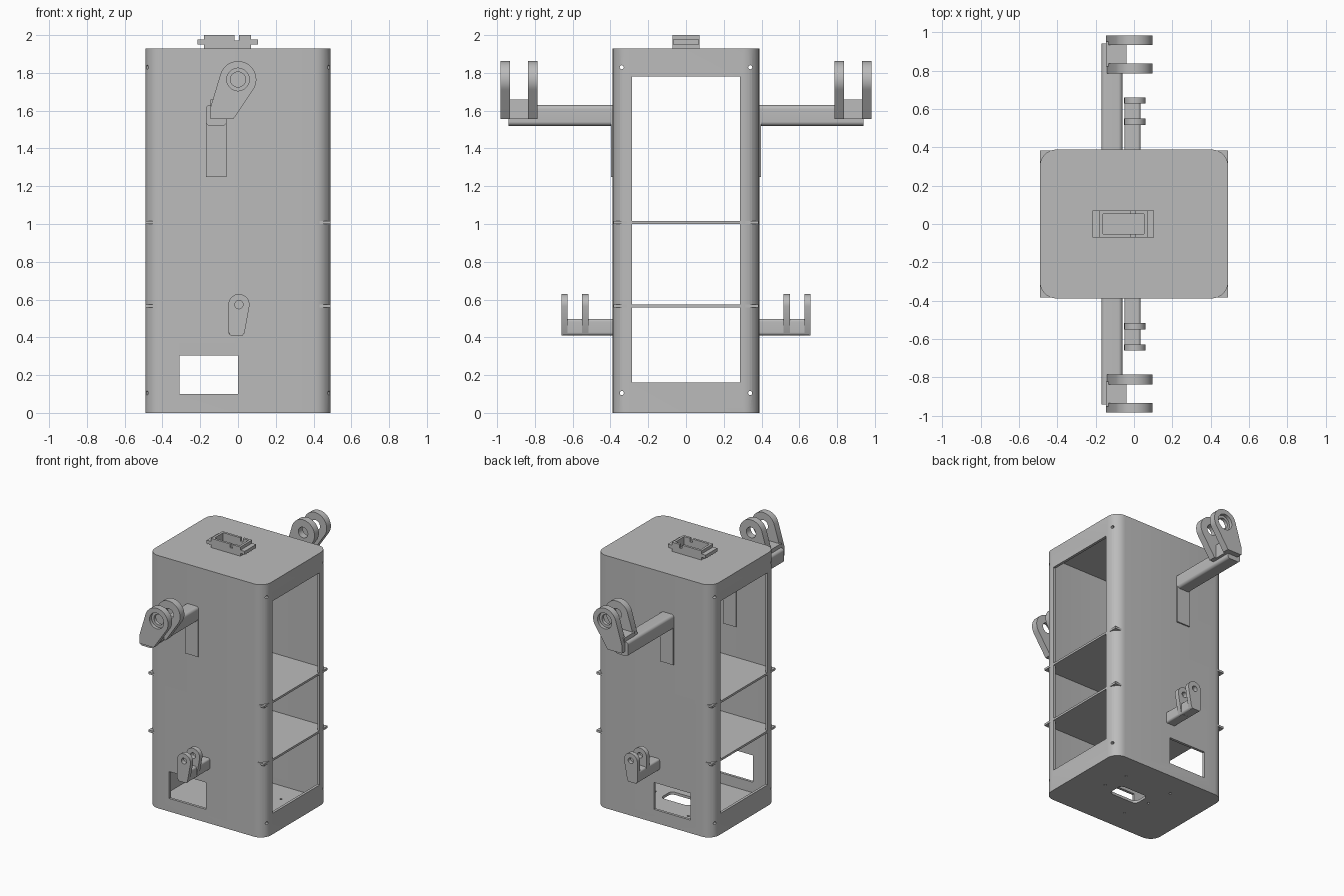
import bpy, bmesh
from math import radians, cos, sin, pi

if "Cube" in bpy.data.objects:
    bpy.data.objects.remove(bpy.data.objects["Cube"])

grey = bpy.data.materials.new("light grey")
grey.use_nodes = True
grey.diffuse_color = (0.5, 0.5, 0.5, 1)
grey.node_tree.nodes["Principled BSDF"].inputs["Base Color"].default_value = (0.5, 0.5, 0.5, 1)


def arc(cx, cy, r, a0, a1, n=8):
    angles = [radians(a0 + (a1 - a0) * i / n) for i in range(n + 1)]
    return [(cx + r * cos(a), cy + r * sin(a)) for a in angles]


def rounded(a0, a1, b0, b1, r):
    corners = ((a1 - r, b1 - r), (a0 + r, b1 - r), (a0 + r, b0 + r), (a1 - r, b0 + r))
    return [p for i, c in enumerate(corners) for p in arc(*c, r, i * 90, i * 90 + 90)]


def rect(a0, a1, b0, b1):
    return [(a0, b0), (a1, b0), (a1, b1), (a0, b1)]


def circle(cx, cy, r, n=32):
    return arc(cx, cy, r, 0, 360, n)[:-1]


def prism(name, outline, axis, lo, hi):
    """Extrude a flat outline along the x, y or z axis."""
    place = {"x": lambda a, b, d: (d, a, b),
             "y": lambda a, b, d: (a, d, b),
             "z": lambda a, b, d: (a, b, d)}[axis]
    lo, hi = min(lo, hi), max(lo, hi)
    bm = bmesh.new()
    face = bm.faces.new([bm.verts.new(place(a, b, lo)) for a, b in outline])
    new = bmesh.ops.extrude_face_region(bm, geom=[face])["geom"]
    top = [v for v in new if isinstance(v, bmesh.types.BMVert)]
    bmesh.ops.translate(bm, verts=top, vec=place(0, 0, hi - lo))
    bmesh.ops.recalc_face_normals(bm, faces=bm.faces)
    mesh = bpy.data.meshes.new(name)
    bm.to_mesh(mesh)
    bm.free()
    mesh.materials.append(grey)
    obj = bpy.data.objects.new(name, mesh)
    bpy.context.collection.objects.link(obj)
    return obj


def activate(obj):
    bpy.ops.object.select_all(action="DESELECT")
    obj.select_set(True)
    bpy.context.view_layer.objects.active = obj


def cut(obj, *cutters):
    for cutter in cutters:
        activate(obj)
        mod = obj.modifiers.new("cut", "BOOLEAN")
        mod.operation, mod.solver, mod.object = "DIFFERENCE", "EXACT", cutter
        bpy.ops.object.modifier_apply(modifier=mod.name)
        bpy.data.objects.remove(cutter)


def hole(outline, axis, lo, hi):
    return prism("cutter", outline, axis, lo, hi)


# Hollow cabinet with side openings, lower ports and screw holes
X, Y, H, T = 0.49, 0.388, 1.93, 0.02
cabinet = prism("cabinet", rounded(-X, X, -Y, Y, 0.085), "z", 0, H)
cut(cabinet,
    hole(rounded(-X + T, X - T, -Y + T, Y - T, 0.065), "z", T, H - T),
    hole(rect(-0.285, 0.285, 0.16, 1.78), "x", -1, 1),
    hole(rect(-0.31, 0, 0.1, 0.305), "y", -1, 1),
    hole(rounded(-0.07, 0.17, -0.065, 0.065, 0.035), "z", -0.1, 0.1))
for y in (-0.34, 0.34):
    for z in (0.105, 1.83):
        cut(cabinet, hole(circle(y, z, 0.011, 12), "x", -1, 1))
for x, y in ((0.23, 0.19), (0.26, 0), (-0.16, 0.2), (-0.13, 0), (-0.09, -0.21)):
    cut(cabinet, hole(circle(x, y, 0.009, 12), "z", -0.1, 0.1))

# Square shelves whose corners poke through the rounded cabinet corners
for name, z in (("upper_shelf", 1.0), ("lower_shelf", 0.558)):
    prism(name, rect(-X + 0.001, X - 0.001, -Y + 0.005, Y - 0.005), "z", z, z + 0.016)

# Fork outlines
big_fork = [(-0.025, 1.555)] + arc(0, 1.765, 0.097, -34, 163, 28) + [(-0.145, 1.62), (-0.145, 1.555)]
small_fork = ([(-0.04, 0.41), (0.025, 0.41), (0.035, 0.425)]
              + arc(0.005, 0.573, 0.056, -10, 175, 20) + [(-0.052, 0.43)])

# Brackets on the front and back
for side, s in (("front", -1), ("back", 1)):
    prism(side + "_mounting_strip", rect(-0.17, -0.06, 1.25, 1.56), "y", s * 0.36, s * 0.398)
    prism(side + "_upper_arm", rounded(-0.17, -0.06, 1.52, 1.63, 0.022), "y", s * 0.36, s * 0.94)
    prism(side + "_fork_block", rect(-0.145, -0.04, 1.555, 1.66), "y", s * 0.82, s * 0.95)
    inner = prism(side + "_inner_fork_plate", big_fork, "y", s * 0.785, s * 0.837)
    cut(inner, hole(circle(0, 1.765, 0.04), "y", s * 0.7, s * 1.1))
    outer = prism(side + "_outer_fork_plate", big_fork, "y", s * 0.932, s * 0.982)
    cut(outer, hole(circle(0, 1.765, 0.04), "y", s * 0.9, s * 1.1),
        hole(circle(0, 1.765, 0.06), "y", s * 0.957, s * 1.1))

    prism(side + "_lower_arm", rounded(-0.05, 0.034, 0.411, 0.498, 0.015), "y", s * 0.36, s * 0.65)
    for place, y0, y1 in (("inner", 0.515, 0.55), ("outer", 0.627, 0.66)):
        plate = prism(f"{side}_{place}_small_plate", small_fork, "y", s * y0, s * y1)
        cut(plate, hole(circle(0.005, 0.573, 0.022, 20), "y", s * 0.4, s * 0.8))

# Open socket on the roof, with end flanges and notches in its rim
socket = prism("roof_socket", rect(-0.18, 0.07, -0.071, 0.071), "z", H - 0.005, 2)
cut(socket,
    hole(rect(-0.162, 0.052, -0.053, 0.053), "z", H + 0.004, 2.1),
    hole(rect(-0.018, 0.004, -0.2, 0.2), "z", 1.972, 2.1))
for name, x0, x1 in (("left", 0.06, 0.105), ("right", -0.215, -0.17)):
    prism(name + "_socket_flange", rect(x0, x1, -0.07, 0.07), "z", 1.95, 1.976)

# Smooth the round surfaces, keep the edges crisp
for obj in list(bpy.context.scene.objects):
    if obj.type == "MESH":
        activate(obj)
        bpy.ops.object.shade_smooth_by_angle(angle=radians(30))
